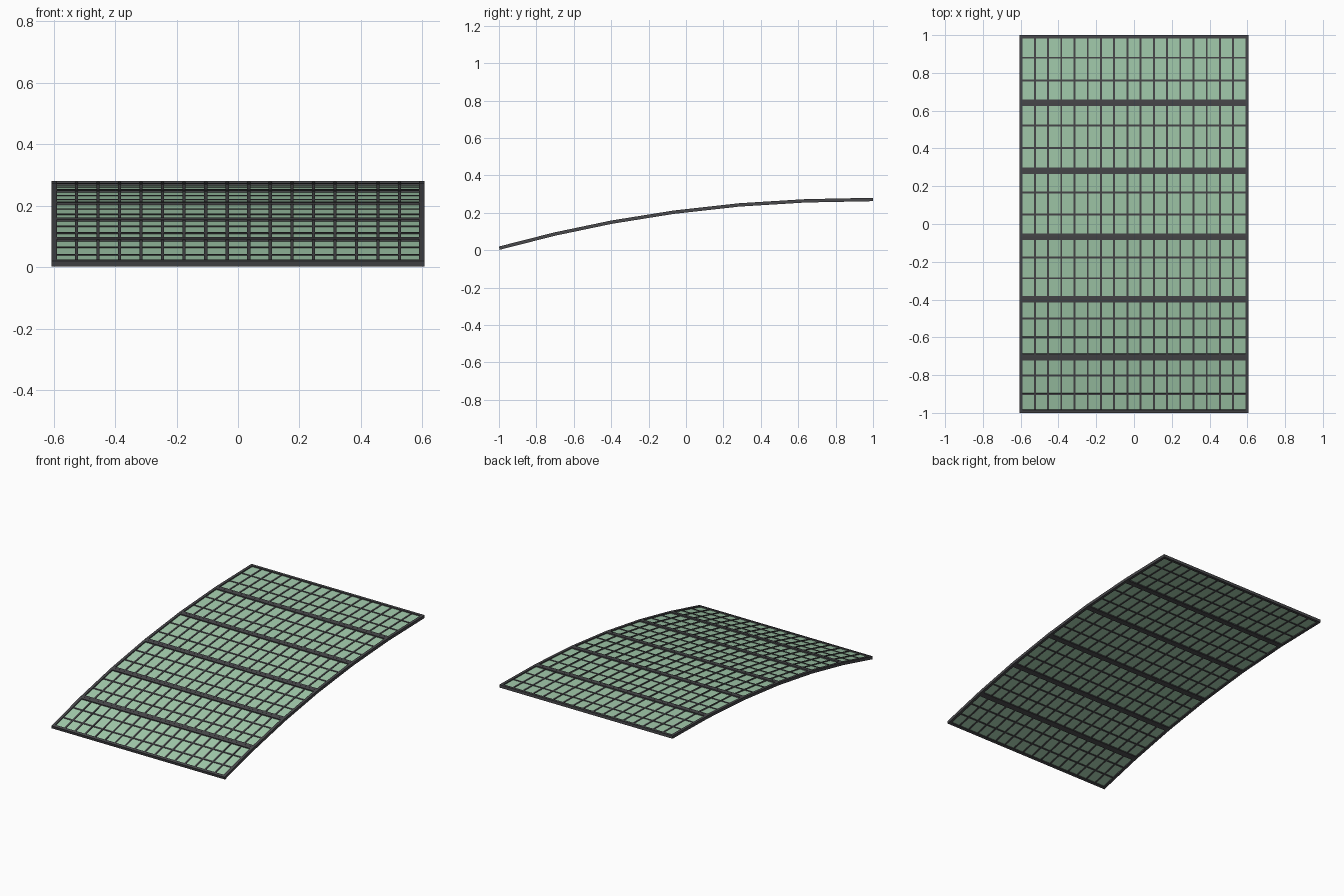
import bpy, bmesh, math
from mathutils import Matrix, Vector

if "Cube" in bpy.data.objects:
    bpy.data.objects.remove(bpy.data.objects["Cube"])

def material(name, rgb):
    m = bpy.data.materials.new(name)
    m.diffuse_color = (*rgb, 1)
    m.use_nodes = True
    m.node_tree.nodes["Principled BSDF"].inputs["Base Color"].default_value = m.diffuse_color
    return m

frame_mat = material("dark frame", (0.065, 0.065, 0.07))
glass_mat = material("green glass", (0.37, 0.61, 0.42))

# centre line of the arched roof (y, z): six flat bays
PATH = [(-0.998, 0.011), (-0.703, 0.086), (-0.397, 0.150), (-0.066, 0.203),
        (0.283, 0.242), (0.641, 0.264), (1.0, 0.271)]
HALF = 0.606        # half width
RAIL = 0.017        # frame width
DEPTH = 0.018       # frame thickness
COLS, ROWS = 17, 3

def box(bm, m, x, y, sx, sy, sz):
    """Box centred at (x, y, 0) in the local space of a bay."""
    bmesh.ops.create_cube(bm, size=1, matrix=m @ Matrix.Translation((x, y, 0))
                          @ Matrix.Diagonal((sx, sy, sz, 1)))

def finish(bm, name, mat):
    me = bpy.data.meshes.new(name)
    bm.to_mesh(me)
    bm.free()
    me.materials.append(mat)
    bpy.context.collection.objects.link(bpy.data.objects.new(name, me))

for i, (a, b) in enumerate(zip(PATH, PATH[1:]), 1):
    a, b = Vector((0, *a)), Vector((0, *b))
    d = b - a
    L = d.length
    m = Matrix.Translation((a + b) / 2) @ Matrix.Rotation(math.atan2(d.z, d.y), 4, 'X')

    # outer frame of the bay
    bm = bmesh.new()
    for s in (-1, 1):
        box(bm, m, s * (HALF - RAIL / 2), 0, RAIL, L, DEPTH)
        box(bm, m, 0, s * (L - RAIL) / 2, 2 * (HALF - RAIL), RAIL, DEPTH)
    finish(bm, f"bay_frame_{i}", frame_mat)

    # thin glazing bars
    bm = bmesh.new()
    for c in range(1, COLS):
        box(bm, m, (c - COLS / 2) * 0.07, 0, 0.01, L - 2 * RAIL, 0.011)
    for r in range(1, ROWS):
        box(bm, m, 0, (r / ROWS - 0.5) * L, 2 * (HALF - RAIL), 0.01, 0.01)
    finish(bm, f"glazing_bars_{i}", frame_mat)

    # glass sheet
    bm = bmesh.new()
    box(bm, m, 0, 0, 2 * HALF - RAIL, L - RAIL, 0.004)
    finish(bm, f"glass_{i}", glass_mat)
